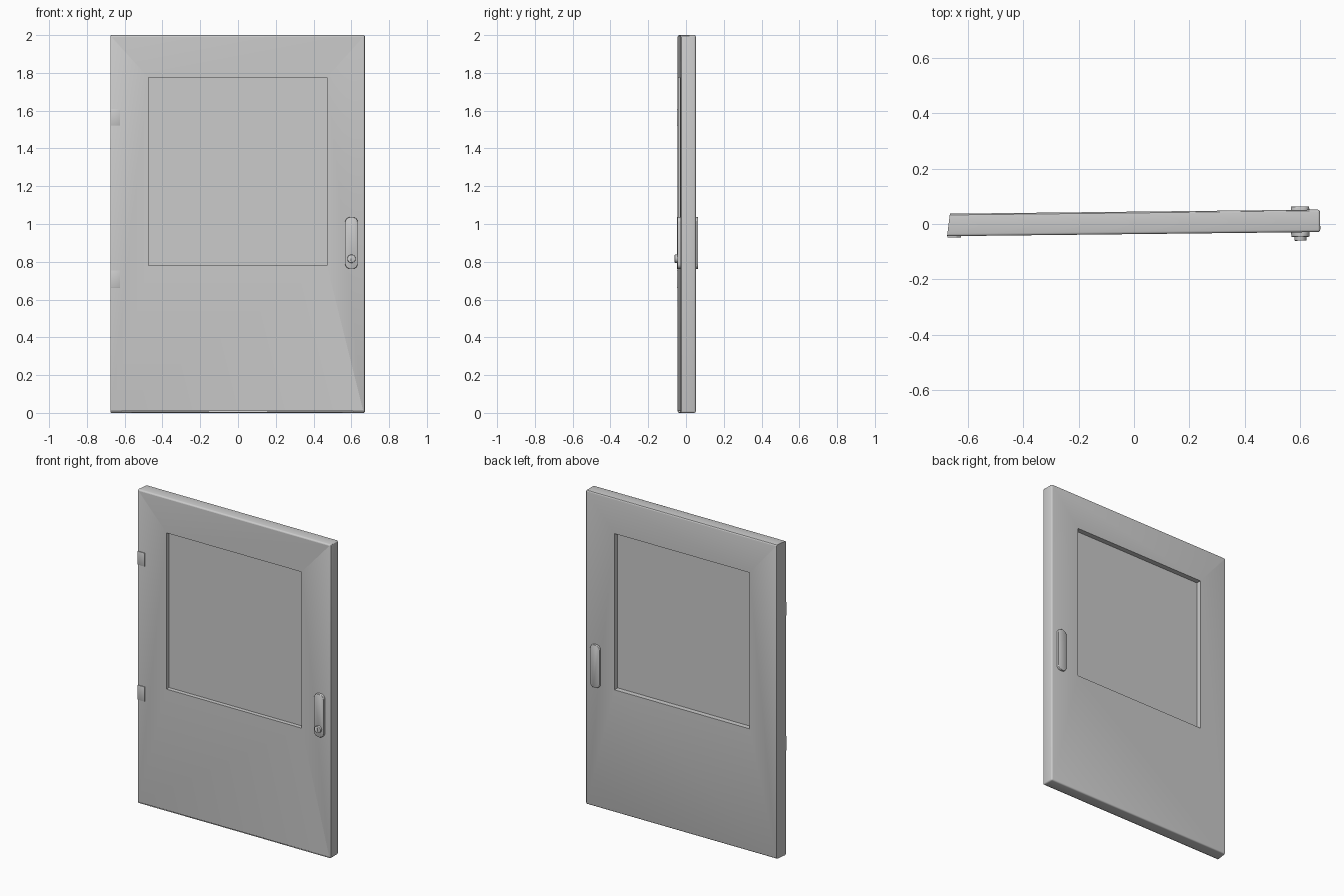
import bpy, bmesh, math
from mathutils import Matrix, Vector

if "Cube" in bpy.data.objects:
    bpy.data.objects.remove(bpy.data.objects["Cube"])

# The whole door stands slightly ajar: turned about z
AJAR = Matrix.Translation((0, 0.004, 0)) @ Matrix.Rotation(0.0111, 4, 'Z')


def finish(name, bm, smooth=True):
    bmesh.ops.recalc_face_normals(bm, faces=bm.faces)
    bm.transform(AJAR)
    me = bpy.data.meshes.new(name)
    bm.to_mesh(me)
    bm.free()
    ob = bpy.data.objects.new(name, me)
    bpy.context.collection.objects.link(ob)
    if smooth:
        bpy.ops.object.select_all(action='DESELECT')
        ob.select_set(True)
        bpy.context.view_layer.objects.active = ob
        bpy.ops.object.shade_smooth_by_angle(angle=math.radians(35))
    return ob


def box(name, lo, hi, bevel=0.0):
    bm = bmesh.new()
    lo, hi = Vector(lo), Vector(hi)
    bmesh.ops.create_cube(bm, size=1, matrix=Matrix.Translation((lo + hi) / 2)
                          @ Matrix.Diagonal((hi - lo).to_4d()))
    if bevel:
        bmesh.ops.bevel(bm, geom=bm.edges[:], offset=bevel, segments=2,
                        profile=0.5, affect='EDGES')
    return finish(name, bm)


def extrude_outline(name, pts, y0, y1, bevel=0.0):
    """Outline in x/z pulled from y0 to y1, rim at y1 rounded."""
    bm = bmesh.new()
    a = [bm.verts.new((x, y0, z)) for x, z in pts]
    b = [bm.verts.new((x, y1, z)) for x, z in pts]
    bm.faces.new(a)
    cap = bm.faces.new(b)
    for i in range(len(pts)):
        j = (i + 1) % len(pts)
        bm.faces.new((a[i], a[j], b[j], b[i]))
    if bevel:
        bmesh.ops.bevel(bm, geom=cap.edges[:], offset=bevel, segments=2,
                        profile=0.5, affect='EDGES')
    return finish(name, bm)


def rounded_rect(x0, x1, z0, z1, r, n=6):
    pts = []
    for k, (cx, cz) in enumerate(((x1 - r, z1 - r), (x0 + r, z1 - r),
                                  (x0 + r, z0 + r), (x1 - r, z0 + r))):
        for i in range(n + 1):
            t = math.pi / 2 * (k + i / n)
            pts.append((cx + r * math.cos(t), cz + r * math.sin(t)))
    return pts


def circle(cx, cz, r, n=24):
    return [(cx + r * math.cos(2 * math.pi * i / n),
             cz + r * math.sin(2 * math.pi * i / n)) for i in range(n)]


# Door leaf with window opening and raked hinge edge
bm = bmesh.new()
T = 0.0405


def loop(y, x0, x1, z0, z1):
    return [bm.verts.new((x, y, z)) for x, z in ((x0, z0), (x1, z0), (x1, z1), (x0, z1))]


of, ob_ = loop(-T, -0.675, 0.672, 0, 2), loop(T, -0.664, 0.672, 0, 2)
nf, nb = loop(-T, -0.475, 0.47, 0.78, 1.775), loop(T, -0.475, 0.47, 0.78, 1.775)
for i in range(4):
    j = (i + 1) % 4
    bm.faces.new((of[i], of[j], nf[j], nf[i]))
    bm.faces.new((ob_[i], ob_[j], nb[j], nb[i]))
    bm.faces.new((of[i], of[j], ob_[j], ob_[i]))
    bm.faces.new((nf[i], nf[j], nb[j], nb[i]))
outer = set(of + ob_)
rim = [e for e in bm.edges if set(e.verts) <= outer
       and not all(v in (of[0], of[3], ob_[0], ob_[3]) for v in e.verts)]
bmesh.ops.bevel(bm, geom=rim, offset=0.009, segments=3, profile=0.5, affect='EDGES')
finish("door_leaf", bm)

# Window pane
box("window_pane", (-0.478, -0.014, 0.777), (0.473, 0.008, 1.778))

# Hinges
for name, z0, z1 in (("upper_hinge", 1.522, 1.608), ("lower_hinge", 0.662, 0.755)):
    box(name, (-0.674, -0.045, z0), (-0.625, -0.03, z1), 0.001)

# Handle plates, front and back
plate = rounded_rect(0.567, 0.633, 0.763, 1.036, 0.026)
extrude_outline("front_handle_plate", plate, -0.035, -0.057, 0.005)
extrude_outline("back_handle_plate", plate, 0.035, 0.053, 0.005)

# Lock cylinder with key slot
lock = extrude_outline("lock_cylinder", circle(0.6, 0.816, 0.022), -0.05, -0.071, 0.003)
slot = box("key_slot_cutter", (0.597, -0.09, 0.804), (0.603, -0.064, 0.828))
slot.hide_render = True
slot.hide_set(True)
cut = lock.modifiers.new("key_slot", 'BOOLEAN')
cut.operation = 'DIFFERENCE'
cut.object = slot
